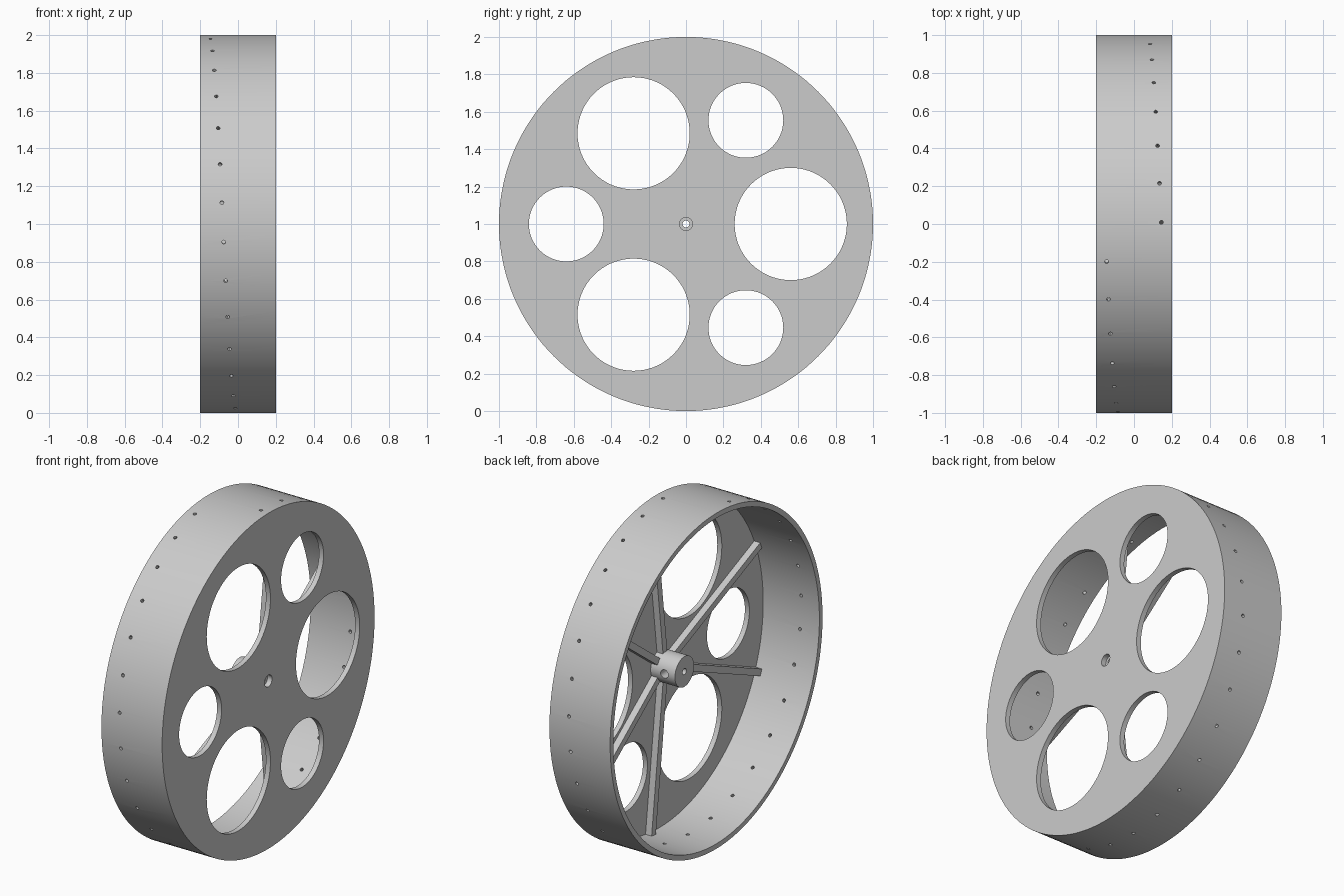
import bpy, bmesh
from math import radians, cos, sin, pi
from mathutils import Matrix, Vector

if "Cube" in bpy.data.objects:
    bpy.data.objects.remove(bpy.data.objects["Cube"])

grey = bpy.data.materials.new("plain grey")
grey.use_nodes = True
grey.diffuse_color = (0.6, 0.6, 0.6, 1)
grey.node_tree.nodes["Principled BSDF"].inputs["Base Color"].default_value = (0.6, 0.6, 0.6, 1)

RADIUS, HALF_WIDTH, WALL = 1.0, 0.2, 0.03
FACE = HALF_WIDTH - WALL          # inner face of the web
INNER = RADIUS - WALL             # inside of the rim


def radial(angle, r, x=0.0):
    """Point at an angle around the wheel axle, in the y-z plane."""
    return Vector((x, r * cos(angle), RADIUS + r * sin(angle)))


def axle_cylinder(bm, r, x0, x1, centre, segments):
    """Cylinder running along x."""
    place = Matrix.Translation((0.5 * (x0 + x1), centre.y, centre.z))
    bmesh.ops.create_cone(bm, cap_ends=True, segments=segments, radius1=r, radius2=r,
                          depth=x1 - x0, matrix=place @ Matrix.Rotation(pi / 2, 4, "Y"))


def radial_cylinder(bm, r, r0, r1, angle, x, segments):
    """Cylinder pointing outward from the axle."""
    aim = Matrix.Rotation(angle, 4, "X") @ Matrix.Rotation(-pi / 2, 4, "X")
    place = Matrix.Translation(radial(angle, 0.5 * (r0 + r1), x))
    bmesh.ops.create_cone(bm, cap_ends=True, segments=segments, radius1=r, radius2=r,
                          depth=r1 - r0, matrix=place @ aim)


def finish(bm, name):
    mesh = bpy.data.meshes.new(name)
    bm.to_mesh(mesh)
    bm.free()
    mesh.materials.append(grey)
    obj = bpy.data.objects.new(name, mesh)
    bpy.context.collection.objects.link(obj)
    return obj


def activate(obj):
    bpy.ops.object.select_all(action="DESELECT")
    obj.select_set(True)
    bpy.context.view_layer.objects.active = obj


def cut(obj, bm):
    """Subtract a cutter mesh and throw the cutter away."""
    cutter = finish(bm, "cutter")
    cutter.hide_render = True
    mod = obj.modifiers.new("cut", "BOOLEAN")
    mod.operation, mod.solver, mod.object = "DIFFERENCE", "EXACT", cutter
    activate(obj)
    bpy.ops.object.modifier_apply(modifier=mod.name)
    bpy.data.objects.remove(cutter)


def smooth(obj):
    activate(obj)
    bpy.ops.object.shade_smooth_by_angle(angle=radians(30))


axle = radial(0, 0)

# Wheel pan: solid drum hollowed from the open side
bm = bmesh.new()
axle_cylinder(bm, RADIUS, -HALF_WIDTH, HALF_WIDTH, axle, 144)
wheel = finish(bm, "wheel_pan")
bm = bmesh.new()
axle_cylinder(bm, INNER, -0.4, FACE, axle, 144)
cut(wheel, bm)

# Web openings: three large, three small, and the axle hole
bm = bmesh.new()
for i in range(3):
    turn = i * 2 * pi / 3
    axle_cylinder(bm, 0.3, 0.1, 0.3, radial(turn, 0.56), 72)
    axle_cylinder(bm, 0.2, 0.1, 0.3, radial(turn + pi, 0.64), 64)
axle_cylinder(bm, 0.035, 0.1, 0.3, axle, 32)
cut(wheel, bm)

# Spiral of pin holes through the rim
bm = bmesh.new()
for i in range(30):
    radial_cylinder(bm, 0.01, 0.9, 1.1, radians(101.5 + 12 * i), -0.145 + 0.01 * i, 12)
cut(wheel, bm)
smooth(wheel)

# Hub with axle bore and a set-screw hole
bm = bmesh.new()
axle_cylinder(bm, 0.09, 0.01, FACE, axle, 64)
hub = finish(bm, "hub")
bm = bmesh.new()
axle_cylinder(bm, 0.018, -0.1, 0.3, axle, 24)
cut(hub, bm)
bm = bmesh.new()
radial_cylinder(bm, 0.025, 0, 0.15, 0, 0.08, 24)
cut(hub, bm)
smooth(hub)

# Six square ribs running between the openings
for i in range(3):
    for side in (-1, 1):
        angle = pi + side * radians(23) + i * 2 * pi / 3
        bm = bmesh.new()
        start, end, size = 0.08, INNER + 0.005, 0.04
        place = (Matrix.Translation(radial(angle, 0.5 * (start + end), FACE - size / 2))
                 @ Matrix.Rotation(angle, 4, "X")
                 @ Matrix.Diagonal((size, end - start, size, 1)))
        bmesh.ops.create_cube(bm, size=1, matrix=place)
        finish(bm, f"rib_{2 * i + (side + 3) // 2}")
